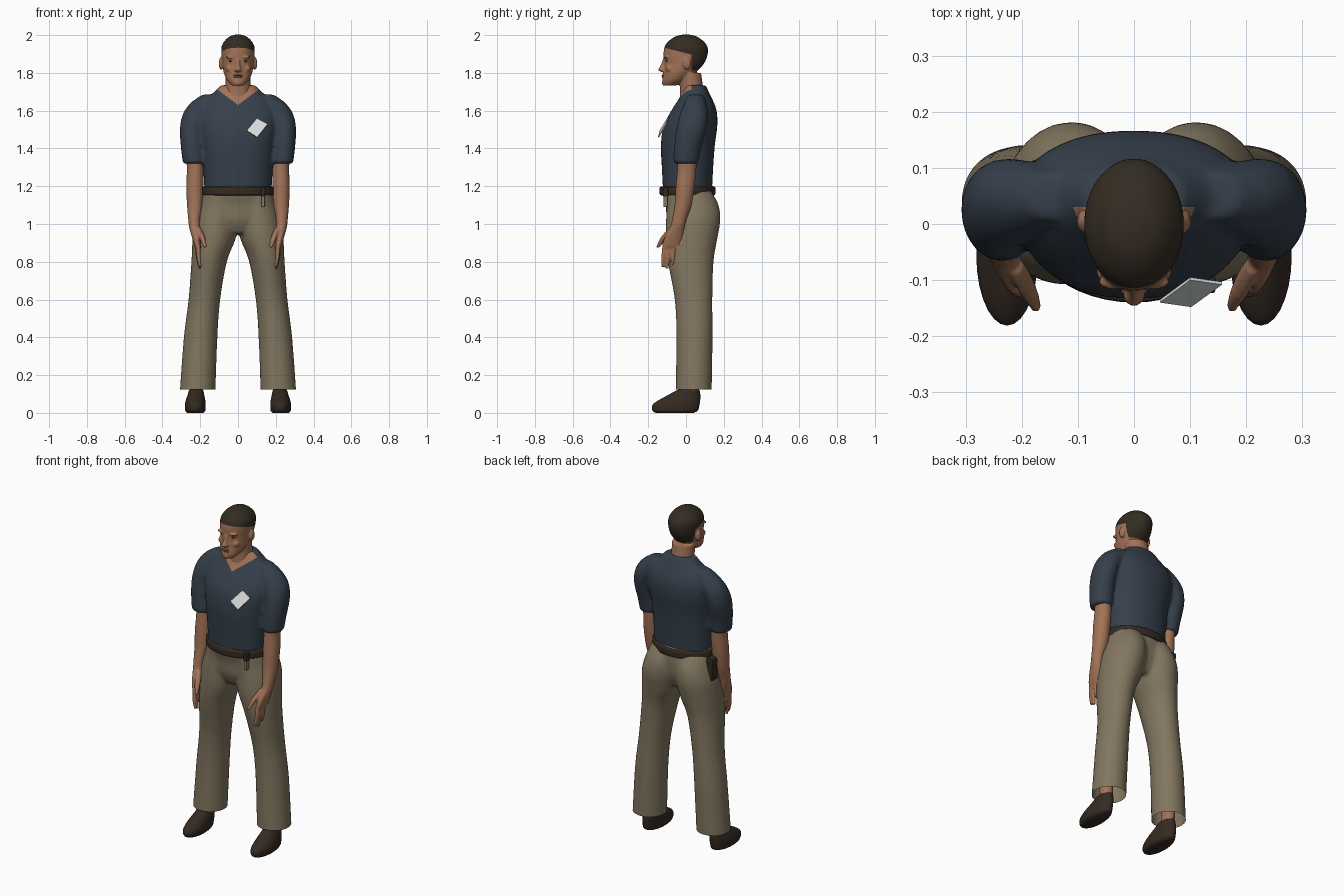
import bpy, bmesh, math
from mathutils import Vector, Matrix

cube = bpy.data.objects.get("Cube")
if cube:
    bpy.data.objects.remove(cube)


def material(name, rgb):
    m = bpy.data.materials.new(name)
    m.use_nodes = True
    m.diffuse_color = (*rgb, 1)
    bsdf = m.node_tree.nodes["Principled BSDF"]
    bsdf.inputs["Base Color"].default_value = (*rgb, 1)
    bsdf.inputs["Roughness"].default_value = 0.8
    return m


SKIN = material("skin", (0.36, 0.17, 0.095))
LIPS = material("lip_brown", (0.25, 0.1, 0.065))
EYES = material("eye_dark", (0.06, 0.035, 0.025))
HAIR = material("hair_dark_brown", (0.034, 0.025, 0.016))
SHIRT = material("shirt_slate", (0.036, 0.05, 0.07))
CLOTH = material("trouser_khaki", (0.22, 0.18, 0.115))
LEATHER = material("leather_dark", (0.035, 0.023, 0.016))
WHITE = material("badge_white", (0.72, 0.74, 0.74))


def smooth_rings(rings, steps=4):
    """Catmull-Rom interpolation between rings (x, y, z, rx, ry)."""
    pts = [rings[0], *rings, rings[-1]]
    out = []
    for a, b, c, d in zip(pts, pts[1:], pts[2:], pts[3:]):
        for k in range(steps):
            t = k / steps
            out.append([q + t / 2 * (r - p + t * (2*p - 5*q + 4*r - s + t * (3*(q - r) + s - p)))
                        for p, q, r, s in zip(a, b, c, d)])
    return out + [rings[-1]]


def loft(bm, rings, sides=(1,), power=2.0, n=28):
    """Closed skin over horizontal elliptical rings, repeated on each side."""
    for side in sides:
        loops = []
        for x, y, z, rx, ry in smooth_rings(rings):
            loop = []
            for i in range(n):
                c, s = math.cos(math.tau * i / n), math.sin(math.tau * i / n)
                px = math.copysign(abs(c) ** (2 / power), c) * rx
                py = math.copysign(abs(s) ** (2 / power), s) * ry
                loop.append(bm.verts.new((side * (x + px), y + py, z)))
            loops.append(loop)
        for lo, hi in zip(loops, loops[1:]):
            for i in range(n):
                j = (i + 1) % n
                bm.faces.new((lo[i], lo[j], hi[j], hi[i]))
        bm.faces.new(loops[0])
        bm.faces.new(loops[-1])


def ball(bm, centre, radii, sides=(1,)):
    for s in sides:
        place = Matrix.Translation((s * centre[0], centre[1], centre[2]))
        bmesh.ops.create_uvsphere(bm, u_segments=20, v_segments=12, radius=1,
                                  matrix=place @ Matrix.Diagonal((*radii, 1)))


def finish(name, bm, *mats):
    bmesh.ops.recalc_face_normals(bm, faces=bm.faces[:])
    for f in bm.faces:
        f.smooth = True
    me = bpy.data.meshes.new(name)
    bm.to_mesh(me)
    bm.free()
    ob = bpy.data.objects.new(name, me)
    bpy.context.collection.objects.link(ob)
    for m in mats:
        me.materials.append(m)
    return ob


def fuse(bm, voxel, rounds):
    """Merge overlapping volumes into one softened surface."""
    ob = finish("fuse_helper", bm)
    mod = ob.modifiers.new("fuse", "REMESH")
    mod.mode, mod.voxel_size = "VOXEL", voxel
    soft = ob.modifiers.new("soften", "SMOOTH")
    soft.factor, soft.iterations = 0.5, rounds
    dg = bpy.context.evaluated_depsgraph_get()
    me = bpy.data.meshes.new_from_object(ob.evaluated_get(dg))
    out = bmesh.new()
    out.from_mesh(me)
    bpy.data.objects.remove(ob)
    bpy.data.meshes.remove(me)
    return out


def cut(bm, point, normal, clear=False):
    bmesh.ops.bisect_plane(bm, geom=bm.verts[:] + bm.edges[:] + bm.faces[:], dist=1e-5,
                           plane_co=point, plane_no=normal, clear_inner=clear)


BOTH = (1, -1)

# Shirt: torso and short sleeves, with a V neck cut in skin colour
bm = bmesh.new()
loft(bm, [(0, .008, 1.18, .178, .13), (0, .008, 1.3, .185, .136), (0, .01, 1.42, .195, .143),
          (0, .024, 1.52, .21, .142), (0, .042, 1.6, .205, .12), (0, .05, 1.66, .17, .09),
          (0, .05, 1.7, .125, .07), (0, .05, 1.735, .09, .056)], power=2.2, n=40)
loft(bm, [(.233, 0, 1.32, .059, .067), (.239, .008, 1.4, .063, .072), (.243, .028, 1.5, .065, .08),
          (.22, .042, 1.58, .073, .075), (.18, .048, 1.64, .072, .058), (.14, .05, 1.685, .05, .04)], BOTH)
bm = fuse(bm, 0.01, 5)
cut(bm, (0, 0, 1.195), (0, 0, 1), True)
SLOPE, V_BASE = 0.75, 1.63
for s in BOTH:
    cut(bm, (0, 0, V_BASE), (-s * SLOPE, 0, 1))
cut(bm, (0, .03, 0), (0, 1, 0))
for f in bm.faces:
    c = f.calc_center_median()
    f.material_index = int(c.y < .03 and c.z > V_BASE + SLOPE * abs(c.x))
finish("shirt", bm, SHIRT, SKIN)

# Trousers: pelvis and two open-hemmed legs
bm = bmesh.new()
loft(bm, [(0, .02, .95, .06, .09), (0, .02, 1.02, .2, .12), (0, .02, 1.1, .203, .128),
          (0, .01, 1.17, .188, .135), (0, .01, 1.208, .185, .136)], n=40)
loft(bm, [(.215, .04, .09, .095, .096), (.198, .045, .4, .089, .096), (.178, .04, .6, .084, .1),
          (.153, .025, .8, .094, .121), (.127, .029, .92, .114, .137), (.113, .038, 1.02, .118, .144),
          (.1, .035, 1.1, .108, .138), (.09, .015, 1.17, .095, .122)], BOTH)
bm = fuse(bm, 0.011, 4)
cut(bm, (0, 0, .125), (0, 0, 1), True)
finish("trousers", bm, CLOTH)

# Head: neck, skull, jaw, nose, brow, cheeks and ears; hair split by hairline
bm = bmesh.new()
loft(bm, [(0, .04, 1.62, .085, .075), (0, .03, 1.72, .067, .062), (0, .02, 1.8, .067, .06)])
loft(bm, [(0, -.088, 1.732, .03, .034), (0, -.062, 1.76, .057, .063), (0, -.035, 1.8, .075, .084),
          (0, -.01, 1.85, .083, .106), (0, -.002, 1.9, .088, .117), (0, 0, 1.94, .087, .113),
          (0, 0, 1.97, .07, .09), (0, 0, 1.993, .044, .056), (0, 0, 2.003, .012, .016)], n=36)
loft(bm, [(0, -.118, 1.805, .016, .012), (0, -.126, 1.816, .02, .021), (0, -.121, 1.84, .011, .014),
          (0, -.112, 1.875, .009, .01)], n=16)
ball(bm, (.035, -.103, 1.883), (.03, .014, .008), BOTH)
ball(bm, (.045, -.085, 1.823), (.022, .022, .02), BOTH)
ball(bm, (0, -.112, 1.748), (.022, .016, .016))
ball(bm, (0, -.11, 1.783), (.027, .016, .014))
ball(bm, (.089, .005, 1.85), (.013, .021, .034), BOTH)
bm = fuse(bm, 0.005, 3)
cut(bm, (0, -.11, 1.932), (0, .25, 1))
cut(bm, (0, .03, 0), (0, 1, 0))
cut(bm, (0, .08, 1.81), (0, .1, 1))
for f in bm.faces:
    c = f.calc_center_median()
    above_brow = c.z > 1.932 - .25 * (c.y + .11)
    behind_ear = c.y > .03 and c.z > 1.81 - .1 * (c.y - .08)
    f.material_index = int(above_brow or behind_ear)
finish("head", bm, SKIN, HAIR)

# Eyes and lips
bm = bmesh.new()
ball(bm, (.034, -.1, 1.862), (.014, .008, .005), BOTH)
finish("eyes", bm, EYES)
bm = bmesh.new()
for z in (1.779, 1.788):
    ball(bm, (0, -.12, z), (.023, .009, .005))
finish("lips", bm, LIPS)

# Arms with hands: palm, four fingers and a thumb
bm = bmesh.new()
loft(bm, [(.235, .01, 1.42, .045, .05), (.227, .005, 1.3, .044, .05), (.228, -.004, 1.2, .046, .05),
          (.228, -.016, 1.1, .042, .045), (.231, -.034, 1.03, .033, .039), (.23, -.044, .99, .03, .038),
          (.224, -.062, .94, .023, .047), (.215, -.076, .89, .018, .05), (.21, -.08, .868, .014, .044)], BOTH)
for root, tip in (((.211, -.112, .89), (.199, -.124, .772)), ((.212, -.09, .89), (.202, -.1, .764)),
                  ((.213, -.068, .89), (.206, -.068, .785)), ((.214, -.045, .9), (.213, -.028, .83))):
    mid = [(a + b) / 2 for a, b in zip(root, tip)]
    mid[0] += .004
    loft(bm, [(*root, .012, .013), (*mid, .0115, .0125), (*tip, .008, .008)], BOTH, n=14)
loft(bm, [(.213, -.07, .98, .016, .02), (.19, -.115, .93, .016, .018), (.173, -.15, .875, .009, .01)],
     BOTH, n=14)
finish("arms", fuse(bm, 0.0055, 2), SKIN)

# Ankles and shoes
bm = bmesh.new()
loft(bm, [(.222, .025, .08, .033, .037), (.22, .03, .3, .04, .045)], BOTH)
finish("ankles", bm, SKIN)
bm = bmesh.new()
loft(bm, [(.226, -.06, 0, .043, .1), (.226, -.057, .012, .053, .12), (.226, -.054, .04, .055, .125),
          (.225, -.037, .065, .052, .112), (.223, -.012, .092, .045, .088), (.222, .01, .118, .038, .062),
          (.222, .015, .125, .033, .05)], BOTH)
finish("shoes", bm, LEATHER)

# Belt
bm = bmesh.new()
loft(bm, [(0, .008, 1.152, .188, .14), (0, .008, 1.158, .195, .147), (0, .008, 1.192, .193, .147),
          (0, .008, 1.198, .186, .14)], n=48)
finish("belt", bm, LEATHER)


def box(name, centre, size, mat):
    bm = bmesh.new()
    bmesh.ops.create_cube(bm, size=1, matrix=Matrix.Translation(centre) @ Matrix.Diagonal((*size, 1)))
    ob = finish(name, bm, mat)
    for p in ob.data.polygons:
        p.use_smooth = False
    bevel = ob.modifiers.new("bevel", "BEVEL")
    bevel.width, bevel.segments = min(size) * .2, 2


# Hip pouch and the strap hanging from the belt
box("hip_pouch", (-.212, .05, 1.1), (.036, .06, .135), LEATHER)
box("pouch_flap", (-.214, .05, 1.15), (.042, .066, .035), LEATHER)
box("belt_strap", (.133, -.108, 1.125), (.018, .022, .07), CLOTH)
box("strap_loop", (.133, -.108, 1.17), (.024, .03, .05), LEATHER)

# Chest badge plate
bm = bmesh.new()
corners = [(.1, -.1, 1.56), (.157, -.108, 1.53), (.102, -.148, 1.46), (.046, -.14, 1.495)]
face = bm.faces.new([bm.verts.new(c) for c in corners])
extruded = bmesh.ops.extrude_face_region(bm, geom=[face])
for v in extruded["geom"]:
    if isinstance(v, bmesh.types.BMVert):
        v.co += Vector((0, .005, -.003))
badge = finish("chest_badge", bm, WHITE)
for p in badge.data.polygons:
    p.use_smooth = False
